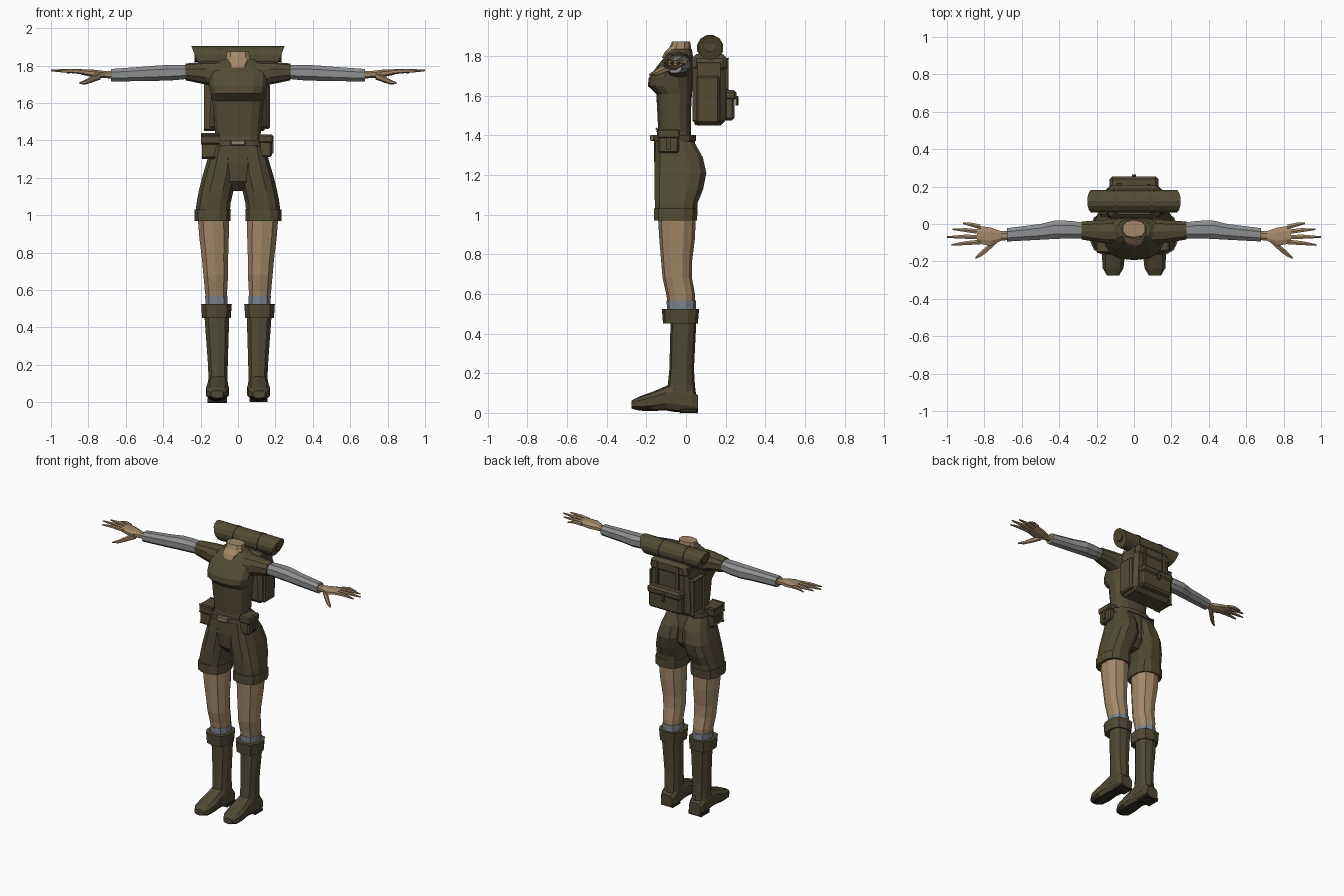
import bpy, bmesh, math
from mathutils import Vector


def material(name, r, g, b):
    m = bpy.data.materials.new(name)
    m.diffuse_color = (r, g, b, 1)
    return m


OLIVE = material("olive_cloth", 0.085, 0.070, 0.034)
BOOT = material("boot_leather", 0.080, 0.066, 0.034)
SOLE = material("dark_sole", 0.035, 0.028, 0.016)
SKIN = material("skin", 0.37, 0.25, 0.145)
GREY = material("grey_sleeve", 0.27, 0.275, 0.28)
SOCK = material("blue_grey_sock", 0.20, 0.235, 0.27)
TAN = material("tan_buckle", 0.30, 0.22, 0.14)


def finish(name, bm, mat):
    bmesh.ops.recalc_face_normals(bm, faces=bm.faces)
    me = bpy.data.meshes.new(name)
    bm.to_mesh(me)
    bm.free()
    me.materials.append(mat)
    ob = bpy.data.objects.new(name, me)
    bpy.context.collection.objects.link(ob)
    return ob


def loft(name, rings, mat, n=12, axis="z", p=0.85, side=1):
    """Skin closed cross-sections (x, y, z, half width, half depth) along an axis."""
    bm = bmesh.new()
    loops = []
    for x, y, z, a, b in rings:
        loop = []
        for i in range(n):
            t = 2 * math.pi * (i + 0.5) / n
            u = a * math.copysign(abs(math.cos(t)) ** p, math.cos(t))
            v = b * math.copysign(abs(math.sin(t)) ** p, math.sin(t))
            d = {"z": (u, v, 0), "x": (0, u, v), "y": (u, 0, v)}[axis]
            loop.append(bm.verts.new(((x + d[0]) * side, y + d[1], z + d[2])))
        loops.append(loop)
    for lo, hi in zip(loops, loops[1:]):
        for i in range(n):
            j = (i + 1) % n
            bm.faces.new((lo[i], lo[j], hi[j], hi[i]))
    bm.faces.new(loops[0])
    bm.faces.new(loops[-1])
    return finish(name, bm, mat)


def span(z, x0, x1, y0, y1):
    """Horizontal cross-section given by its limits."""
    return ((x0 + x1) / 2, (y0 + y1) / 2, z, (x1 - x0) / 2, (y1 - y0) / 2)


def box(name, lo, hi, mat, bevel=0.01, side=1, taper=1.0):
    bm = bmesh.new()
    bmesh.ops.create_cube(bm, size=1)
    c = [(a + b) / 2 for a, b in zip(lo, hi)]
    for v in bm.verts:
        k = taper if v.co.z > 0 else 1
        v.co = Vector(((c[0] + v.co.x * k * (hi[0] - lo[0])) * side,
                       c[1] + v.co.y * (hi[1] - lo[1]),
                       c[2] + v.co.z * (hi[2] - lo[2])))
    if bevel:
        bmesh.ops.bevel(bm, geom=bm.edges[:], offset=bevel, segments=1, affect="EDGES")
    return finish(name, bm, mat)


# Shirt and neck
loft("shirt", [span(1.36, -.13, .13, -.15, .03), span(1.42, -.122, .122, -.14, .025),
               span(1.52, -.132, .132, -.145, .025), span(1.61, -.14, .14, -.15, .03),
               span(1.65, -.15, .15, -.193, .035), span(1.69, -.158, .158, -.188, .04),
               span(1.75, -.16, .16, -.145, .04), span(1.80, -.14, .14, -.105, .035),
               span(1.835, -.085, .085, -.08, .03)], OLIVE, n=14, p=0.75)
loft("neck", [span(1.79, -.05, .05, -.122, .01), span(1.82, -.07, .07, -.108, .02),
              span(1.845, -.064, .064, -.083, .026), span(1.875, -.062, .062, -.07, .02)], SKIN, n=10)

# Shorts core, belt and buckle
loft("shorts_waist", [span(1.13, -.05, .05, -.10, .02), span(1.18, -.11, .11, -.15, .06),
                      span(1.28, -.155, .155, -.162, .06), span(1.385, -.145, .145, -.16, .042)],
     OLIVE, n=14, p=0.8)
loft("belt", [span(1.372, -.152, .152, -.17, .05), span(1.402, -.15, .15, -.168, .05)], BOOT, n=14, p=0.8)
box("buckle", (-.04, -.181, 1.373), (.04, -.16, 1.402), TAN, 0.004)

for s, tag in ((-1, "left"), (1, "right")):
    # Shorts leg with turned hem
    loft("shorts_leg_" + tag, [span(.985, .042, .23, -.157, .055), span(1.06, .038, .225, -.16, .062),
                               span(1.13, .022, .212, -.163, .09), span(1.21, .002, .192, -.163, .106),
                               span(1.29, .0, .168, -.16, .088), span(1.37, .0, .146, -.155, .042)],
         OLIVE, p=0.75, side=s)
    loft("shorts_hem_" + tag, [span(.97, .038, .236, -.165, .058), span(1.03, .036, .236, -.165, .062)],
         OLIVE, p=0.75, side=s)
    # Bare leg, sock and boot
    loft("leg", [span(.54, .058, .172, -.09, .045), span(.60, .055, .18, -.10, .045),
                 span(.68, .05, .188, -.118, .03), span(.76, .05, .195, -.125, .03),
                 span(.88, .046, .21, -.135, .045), span(1.0, .045, .22, -.142, .05)],
         SKIN, n=10, side=s).name = "leg_" + tag
    loft("sock_" + tag, [span(.50, .052, .176, -.095, .05), span(.568, .054, .178, -.098, .05)],
         SOCK, n=10, side=s)
    loft("boot_cuff_" + tag, [span(.45, .036, .195, -.116, .06), span(.525, .03, .2, -.122, .066)],
         BOOT, n=10, p=0.75, side=s)
    loft("boot_shaft_" + tag, [span(.06, .052, .165, -.105, .055), span(.14, .054, .16, -.092, .045),
                               span(.22, .052, .164, -.084, .04), span(.46, .044, .182, -.078, .052)],
         BOOT, n=10, p=0.8, side=s)
    foot = loft("boot_foot_" + tag, [(.11, .06, .045, .045, .042), (.11, .03, .06, .056, .06),
                                     (.108, -.06, .078, .055, .073), (.108, -.10, .074, .056, .062),
                                     (.11, -.17, .058, .063, .048), (.112, -.235, .047, .058, .036),
                                     (.112, -.275, .042, .034, .02)],
                BOOT, n=10, axis="y", p=0.7, side=s)
    # Sole: the lowest strip of the foot
    box("boot_heel_" + tag, (.062, -.03, 0), (.158, .055, .02), SOLE, 0.004, s)
    foot.data.materials.append(SOLE)
    for f in foot.data.polygons:
        if f.normal.z < -0.6:
            f.material_index = 1

    # Short sleeve, long undersleeve
    loft("short_sleeve_" + tag, [(.10, -.04, 1.75, .07, .075), (.17, -.04, 1.76, .064, .062),
                                 (.28, -.035, 1.766, .05, .045)], OLIVE, n=10, axis="x", side=s)
    loft("long_sleeve_" + tag, [(.26, -.035, 1.766, .044, .039), (.34, -.03, 1.763, .05, .044),
                                (.42, -.03, 1.76, .053, .044), (.50, -.042, 1.756, .045, .041),
                                (.68, -.058, 1.748, .038, .036)], GREY, n=8, axis="x", side=s)
    # Hand: palm, four fingers, thumb
    loft("palm_" + tag, [(.66, -.06, 1.75, .026, .022), (.71, -.064, 1.752, .027, .02),
                         (.765, -.068, 1.757, .052, .022), (.84, -.056, 1.766, .051, .015)],
         SKIN, n=8, axis="x", side=s)
    for i, (y0, x1, y1, z1) in enumerate(((-.016, .915, .004, 1.762), (-.042, .97, -.028, 1.772),
                                          (-.07, 1.0, -.07, 1.774), (-.096, .975, -.112, 1.77))):
        loft(f"finger_{i + 1}_{tag}", [(.82, y0, 1.766, .014, .013),
                                       ((.82 + x1) / 2, (y0 + y1) / 2 + .002, 1.772, .012, .011),
                                       (x1, y1, z1, .005, .004)], SKIN, n=6, axis="x", side=s)
    loft("thumb_" + tag, [(.735, -.085, 1.745, .022, .02), (.785, -.132, 1.725, .02, .017),
                          (.815, -.158, 1.712, .016, .013), (.848, -.182, 1.706, .006, .005)],
         SKIN, n=6, axis="x", side=s)

    # Belt pouches with flaps
    box("pouch_" + tag, (.11, -.142, 1.31), (.182, -.035, 1.42), OLIVE, 0.01, s)
    box("pouch_flap_" + tag, (.106, -.147, 1.385), (.189, -.03, 1.432), OLIVE, 0.008, s)
    box("pouch_strap_" + tag, (.18, -.1, 1.33), (.19, -.075, 1.39), BOOT, 0, s)

    # Pack side pockets, lid straps and bedroll loops
    box("pack_side_" + tag, (.145, .05, 1.46), (.172, .17, 1.70), OLIVE, 0.01, s)
    box("lid_strap_" + tag, (.07, .195, 1.63), (.09, .215, 1.79), BOOT, 0.003, s)
    loft("roll_loop_" + tag, [(.085, .122, 1.842, .068, .066), (.105, .122, 1.842, .068, .066)],
         BOOT, n=12, axis="x", p=1, side=s)

# Backpack body, lid and rear pocket
box("backpack", (-.16, .032, 1.45), (.16, .2, 1.79), OLIVE, 0.025, taper=0.9)
box("backpack_lid", (-.15, .03, 1.72), (.15, .208, 1.81), OLIVE, 0.022, taper=0.9)
box("rear_pocket", (-.125, .19, 1.475), (.125, .245, 1.6), OLIVE, 0.014)
box("rear_pocket_flap", (-.13, .19, 1.575), (.13, .255, 1.63), OLIVE, 0.014)
box("pocket_toggle", (-.012, .25, 1.55), (.012, .264, 1.60), BOOT, 0.003)

# Bedroll, its ends slanting inward below
roll = loft("bedroll", [(-.25, .122, 1.842, .062, .062), (.25, .122, 1.842, .062, .062)],
            OLIVE, n=14, axis="x", p=1)
for v in roll.data.vertices:
    v.co.x *= 1 - 0.2 * max(0, (1.905 - v.co.z) / 0.125)
for s, tag in ((-1, "left"), (1, "right")):
    loft("roll_core_" + tag, [(.15, .122, 1.85, .03, .03), (.232, .122, 1.85, .03, .03)],
         BOOT, n=10, axis="x", p=1, side=s)
